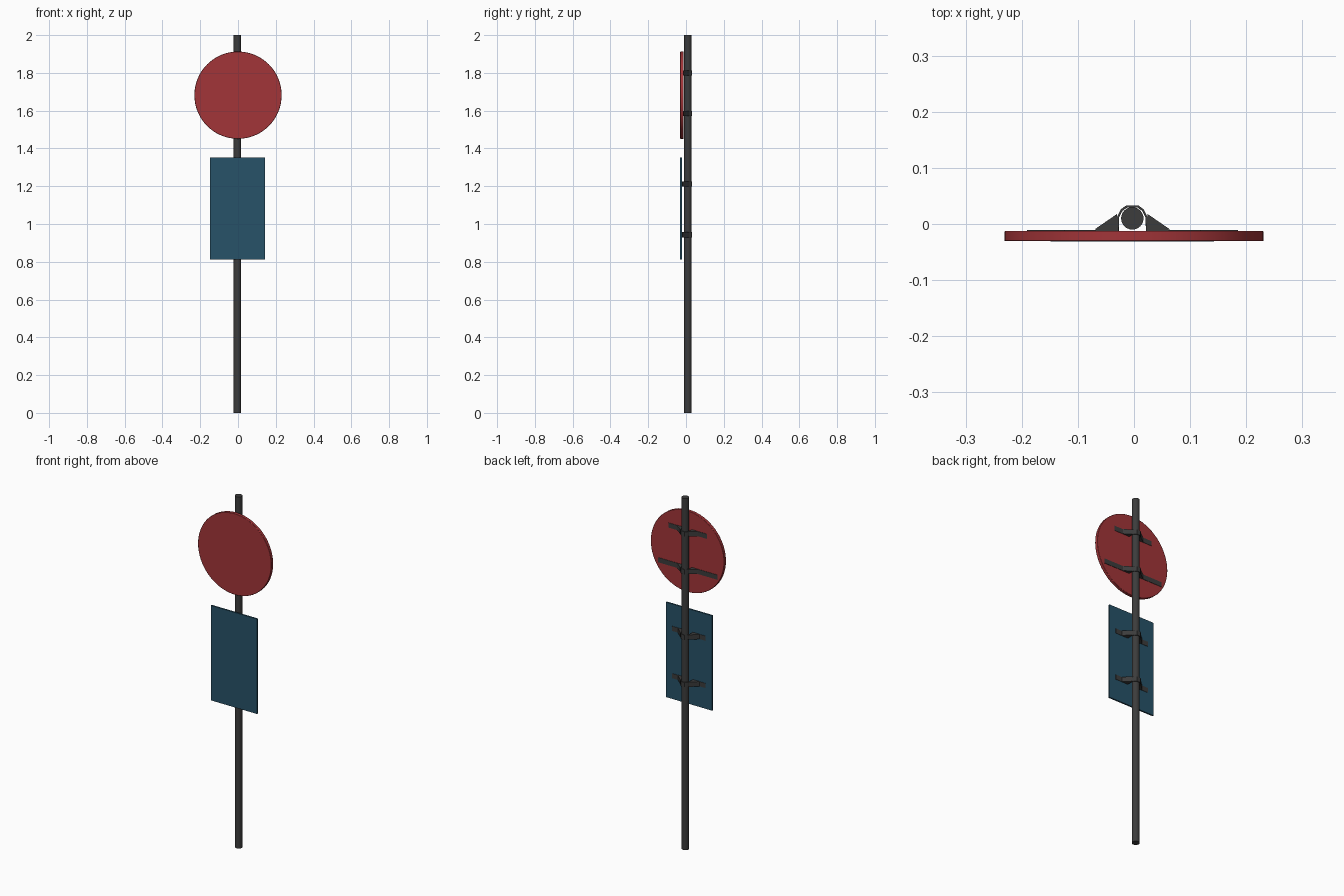
import bpy, bmesh, math

if "Cube" in bpy.data.objects:
    bpy.data.objects.remove(bpy.data.objects["Cube"])

CX = -0.003   # pole and bracket centre line


def material(name, rgb):
    m = bpy.data.materials.new(name)
    m.diffuse_color = (*rgb, 1)
    m.use_nodes = True
    m.node_tree.nodes["Principled BSDF"].inputs["Base Color"].default_value = m.diffuse_color
    return m


RED = material("red_paint", (0.36, 0.035, 0.04))
BLUE = material("blue_paint", (0.02, 0.085, 0.14))
STEEL = material("dark_steel", (0.045, 0.045, 0.045))


def finish(ob, name, mat, bevel=0):
    ob.name = name
    ob.data.materials.append(mat)
    if bevel:
        b = ob.modifiers.new("bevel", 'BEVEL')
        b.width, b.segments = bevel, 2
    bpy.ops.object.select_all(action='DESELECT')
    ob.select_set(True)
    bpy.context.view_layer.objects.active = ob
    bpy.ops.object.shade_smooth_by_angle(angle=math.radians(35))


def prism(name, outlines, z, height, mat):
    # extrude closed xy outlines upward into one object
    bm = bmesh.new()
    for pts in outlines:
        f = bm.faces.new([bm.verts.new((CX + x, y, z - height / 2)) for x, y in pts])
        r = bmesh.ops.extrude_face_region(bm, geom=[f])
        top = [v for v in r["geom"] if isinstance(v, bmesh.types.BMVert)]
        bmesh.ops.translate(bm, verts=top, vec=(0, 0, height))
    bmesh.ops.recalc_face_normals(bm, faces=bm.faces)
    me = bpy.data.meshes.new(name)
    bm.to_mesh(me)
    bm.free()
    ob = bpy.data.objects.new(name, me)
    bpy.context.collection.objects.link(ob)
    finish(ob, name, mat)


def bracket(name, z, half, back):
    # strap around the pole with flat flanges lying on the sign's back
    outer = [(half, back), (half, back + 0.003), (0.0285, back + 0.003),
             (0.027, 0.013), (0.0205, 0.026), (0.011, 0.033)]
    inner = [(0.009, 0.0295), (0.0175, 0.0235), (0.0235, 0.012), (0.0245, back)]
    right = outer
    left = [(-x, y) for x, y in reversed(outer)]
    loop = right + left + [(-x, y) for x, y in reversed(inner)] + inner
    # order: right flange -> over the top -> left flange -> back along the inside
    strap = (right + left + [(-x, y) for x, y in reversed(inner)] + inner)
    # sloped gussets at either side of the strap
    gusset = [(0.026, back), (0.055, back), (0.067, back + 0.004), (0.027, 0.018)]
    mirrored = [(-x, y) for x, y in gusset]
    prism(name, [strap, gusset, mirrored], z, 0.027, STEEL)


# pole
bpy.ops.mesh.primitive_cylinder_add(vertices=24, radius=0.02, depth=2,
                                    location=(CX, 0.01, 1))
finish(bpy.context.object, "pole", STEEL)

# round sign
bpy.ops.mesh.primitive_cylinder_add(vertices=64, radius=0.231, depth=0.018,
                                    location=(0, -0.0215, 1.682),
                                    rotation=(math.pi / 2, 0, 0))
finish(bpy.context.object, "round_sign", RED, 0.002)

# rectangular sign
bpy.ops.mesh.primitive_cube_add(size=1, location=(CX, -0.027, 1.081))
bpy.context.object.scale = (0.292, 0.009, 0.54)
bpy.ops.object.transform_apply(location=False, rotation=False, scale=True)
finish(bpy.context.object, "rectangular_sign", BLUE)

# clamp brackets
for name, z, half, back in (("round_sign_upper_bracket", 1.80, 0.122, -0.0135),
                            ("round_sign_lower_bracket", 1.585, 0.188, -0.0135),
                            ("rectangular_sign_upper_bracket", 1.212, 0.105, -0.0235),
                            ("rectangular_sign_lower_bracket", 0.943, 0.105, -0.0235)):
    bracket(name, z, half, back)
